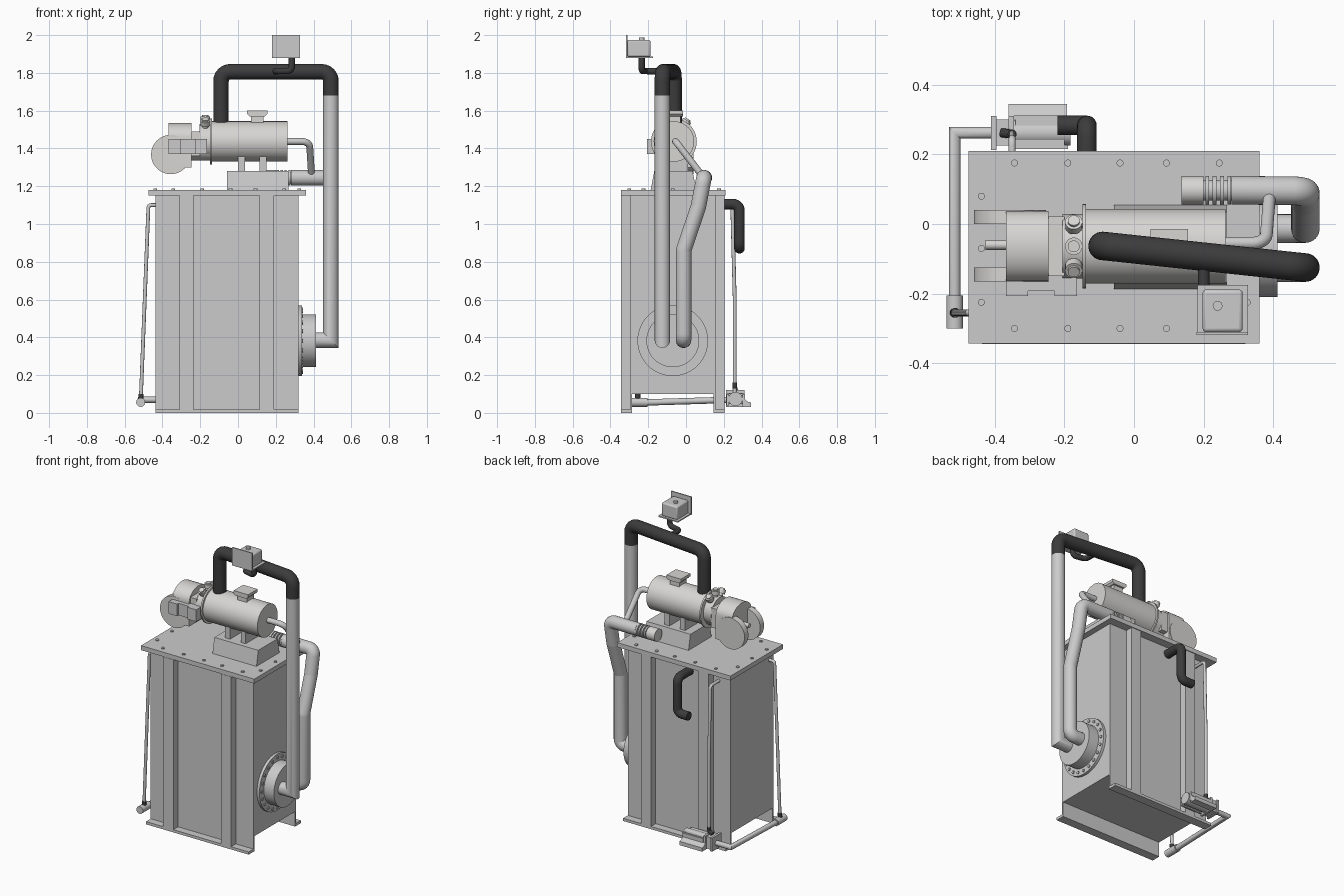
import bpy, bmesh, math
from mathutils import Vector

if "Cube" in bpy.data.objects:
    bpy.data.objects.remove(bpy.data.objects["Cube"])

dark = bpy.data.materials.new("dark_rubber")
dark.diffuse_color = (0.045, 0.045, 0.045, 1)
dark.use_nodes = True
dark.node_tree.nodes["Principled BSDF"].inputs["Base Color"].default_value = dark.diffuse_color
light = bpy.data.materials.new("light_grey")
light.diffuse_color = (0.68, 0.67, 0.65, 1)
light.use_nodes = True
light.node_tree.nodes["Principled BSDF"].inputs["Base Color"].default_value = light.diffuse_color


def finish(name, bm, mat=None):
    bmesh.ops.recalc_face_normals(bm, faces=bm.faces)
    me = bpy.data.meshes.new(name)
    bm.to_mesh(me)
    bm.free()
    ob = bpy.data.objects.new(name, me)
    bpy.context.collection.objects.link(ob)
    if mat:
        me.materials.append(mat)
    return ob


def prism(name, profile, axis, a, b, mat=None):
    """Extrude a 2D profile along an axis from a to b."""
    place = {"x": lambda u, v, t: (t, u, v), "y": lambda u, v, t: (u, t, v),
             "z": lambda u, v, t: (u, v, t)}[axis]
    bm = bmesh.new()
    lo, hi = [[bm.verts.new(place(u, v, t)) for u, v in profile] for t in (a, b)]
    bm.faces.new(lo)
    bm.faces.new(hi)
    n = len(lo)
    for i in range(n):
        j = (i + 1) % n
        bm.faces.new((lo[i], lo[j], hi[j], hi[i]))
    return finish(name, bm, mat)


def box(name, x0, x1, y0, y1, z0, z1, mat=None, bevel=0):
    ob = prism(name, [(x0, y0), (x1, y0), (x1, y1), (x0, y1)], "z", z0, z1, mat)
    if bevel:
        m = ob.modifiers.new("bevel", "BEVEL")
        m.width, m.segments = bevel, 3
    return ob


def fillet(pts, rad, steps=6):
    """Round the inner corners of a path."""
    out = [pts[0]]
    for a, p, b in zip(pts, pts[1:], pts[2:]):
        u, v = (a - p).normalized(), (b - p).normalized()
        half = u.angle(v) / 2
        d = min(rad / math.tan(half), (a - p).length * .48, (b - p).length * .48)
        r = d * math.tan(half)
        c = p + (u + v).normalized() * (r / math.sin(half))
        s, e = (p + u * d - c).normalized(), (p + v * d - c).normalized()
        out += [c + s.slerp(e, i / steps) * r for i in range(steps + 1)]
    return out + [pts[-1]]


def pipe(name, pts, r, mat=None, rad=0, sides=32):
    """Tube along a path with exact mitred joints."""
    pts = [Vector(p) for p in pts]
    if rad:
        pts = fillet(pts, rad)
    dirs = [(q - p).normalized() for p, q in zip(pts, pts[1:])]
    u = dirs[0].orthogonal().normalized()
    w = dirs[0].cross(u)
    ring = [pts[0] + (u * math.cos(k * math.tau / sides) + w * math.sin(k * math.tau / sides)) * r
            for k in range(sides)]
    bm = bmesh.new()
    prev = [bm.verts.new(c) for c in ring]
    bm.faces.new(prev)
    for i, d in enumerate(dirs):
        n = (d + dirs[i + 1]).normalized() if i + 1 < len(dirs) else d
        ring = [c + d * ((pts[i + 1] - c).dot(n) / d.dot(n)) for c in ring]
        cur = [bm.verts.new(c) for c in ring]
        for k in range(sides):
            j = (k + 1) % sides
            bm.faces.new((prev[k], prev[j], cur[j], cur[k]))
        prev = cur
    bm.faces.new(prev)
    return finish(name, bm, mat)


# tank, lid, ribs and feet
box("tank_body", -.437, .32, -.295, .155, .1, 1.15)
box("tank_lid", -.475, .36, -.343, .21, 1.15, 1.18)
for side, y0, y1, w0, w1 in (("front", -.345, -.295, -.295, -.285), ("back", .155, .205, .145, .155)):
    box(side + "_skirt", -.437, .32, w0, w1, 0, .1)
    box(side + "_foot", -.437, .32, y0, y1, 0, .018)
    for x in (-.31, .115):
        box(side + "_rib", x, x + .075, y0, y1, .018, 1.15)

# lid bolts
spots = [(x, y) for x in (-.343, -.19, -.04, .093, .245) for y in (.175, -.3)]
spots += [(x, y) for x in (-.438, .325) for y in (.08, -.07, -.225)]
for x, y in spots:
    pipe("lid_bolt", [(x, y, 1.18), (x, y, 1.187)], .01, sides=12)

# side flange with bolt circle
FY, FZ = -.07, .382
pipe("side_flange", [(.32, FY, FZ), (.338, FY, FZ)], .187, sides=48)
pipe("side_hub", [(.338, FY, FZ), (.412, FY, FZ)], .14, sides=48)
for k in range(20):
    a = k * math.tau / 20
    y, z = FY + .165 * math.cos(a), FZ + .165 * math.sin(a)
    pipe("flange_bolt", [(.338, y, z), (.344, y, z)], .01, sides=8)

# large pipes
pipe("riser_pipe", [(.41, -.125, .385), (.492, -.125, .385), (.492, -.125, 1.68)], .041)
pipe("top_hose", [(.492, -.125, 1.68), (.492, -.125, 1.806), (-.09, -.063, 1.806),
                  (-.09, -.063, 1.5)], .041, dark, .05)
pipe("return_pipe", [(.41, -.013, .385), (.492, -.013, .385), (.492, -.013, .86), (.492, .065, 1.09),
                     (.492, .095, 1.245), (.28, .097, 1.245)], .041, None, .035)
pipe("coupling_core", [(.28, .097, 1.245), (.2, .097, 1.245)], .03)
for i in range(4):
    x = .205 + i * .021
    pipe("coupling_ring", [(x, .097, 1.245), (x + .011, .097, 1.245)], .041)
pipe("coupling_end", [(.2, .097, 1.245), (.137, .097, 1.245)], .041, light)

# pedestal and saddles
prism("pedestal", [(-.187, 1.18), (-.168, 1.28), (.035, 1.28), (.055, 1.18)], "x", -.057, .267)
for x in (0, .115):
    box("saddle_leg", x, x + .036, -.135, .01, 1.28, 1.38)

# combustion drum
DY, DZ = -.064, 1.437
pipe("drum", [(-.14, DY, DZ), (.262, DY, DZ)], .107, light, sides=48)
pipe("drum_flange", [(-.148, DY, DZ), (-.138, DY, DZ)], .121, light, sides=48)
prism("hatch_neck", [(.068, 1.52), (.068, 1.575), (.136, 1.575), (.136, 1.52)], "y", -.1, -.028, light)
prism("hatch_lid", [(.06, 1.57), (.048, 1.582), (.048, 1.6), (.155, 1.6), (.155, 1.582), (.143, 1.57)],
      "y", -.115, -.015, light)
pipe("drum_outlet_pipe", [(.25, -.055, DZ), (.378, -.055, DZ), (.39, .09, 1.25)], .018, None, .04)

# burner neck and knobs
pipe("burner_collar", [(-.205, DY, DZ), (-.145, DY, DZ)], .092, light)
pipe("burner_neck", [(-.27, DY, 1.41), (-.145, DY, 1.41)], .075, light)
for a in (-.56, 0, .56):
    s, c = math.sin(a), math.cos(a)
    def at(r): return (-.173, DY + s * r, DZ + c * r)
    pipe("knob_stem", [at(.08), at(.112)], .016, light, sides=16)
    pipe("knob", [at(.105), at(.132)], .025, light, sides=20)
    pipe("knob_cap", [at(.132), at(.14)], .017, light, sides=20)

# burner housing, fan discs and control block
arch = [(.037, 1.3), (.037, 1.46)]
arch += [(DY + .101 * math.cos(t * math.pi / 16), 1.46 + .075 * math.sin(t * math.pi / 16)) for t in range(1, 16)]
arch += [(-.165, 1.46), (-.165, 1.3)]
prism("burner_housing", arch, "x", -.367, -.245, light)
box("burner_front", -.25, -.2, -.15, .022, 1.36, 1.49, light)
for y in (0, -.165):
    pipe("fan_disc", [(-.356, y, 1.368), (-.356, y + .04, 1.368)], .104, light, sides=48)
pipe("burner_rod", [(-.427, -.06, 1.4), (-.36, -.06, 1.4)], .014, light, sides=16)
prism("control_block", [(-.367, -.15), (-.367, -.207), (-.305, -.207), (-.305, -.192), (-.228, -.192),
                        (-.228, -.207), (-.163, -.207), (-.163, -.15)], "z", 1.37, 1.45)

# header box on top of the hose
box("header_plate", .18, .327, -.318, -.31, 1.88, 2.0)
box("header_base", .183, .327, -.31, -.175, 1.88, 1.888)
box("header_box", .197, .312, -.31, -.188, 1.885, 1.975, None, .01)
pipe("header_cap", [(.24, -.235, 1.97), (.24, -.235, 1.987)], .014, sides=16)
pipe("header_hose", [(.285, -.235, 1.885), (.285, -.235, 1.81), (.2, -.215, 1.81), (.2, -.1, 1.806)],
     .017, dark, .025, 20)

# rear overflow hose
pipe("overflow_hose", [(-.135, .15, 1.105), (-.135, .283, 1.105), (-.135, .283, .872), (-.22, .283, .872)],
     .028, dark, .035)

# drain line and level pipes
pipe("drain_pipe", [(-.4, .262, .07), (-.515, .262, .07), (-.515, -.22, .055)], .017, sides=20)
pipe("drain_end", [(-.515, -.205, .056), (-.515, -.3, .056)], .024, sides=24)
pipe("front_level_pipe", [(-.515, -.255, .06), (-.474, -.255, 1.1), (-.43, -.255, 1.1)], .01, None, .015, 16)
pipe("front_level_elbow", [(-.515, -.255, .07), (-.513, -.255, .1)], .014, dark, 0, 16)
pipe("rear_level_pipe", [(-.35, .258, .08), (-.35, .258, .6), (-.35, .245, 1.095), (-.35, .15, 1.095)],
     .01, None, .02, 16)
pipe("rear_level_elbow", [(-.38, .262, .12), (-.35, .258, .135), (-.35, .258, .16)], .013, dark, .01, 16)

# pump at the rear foot
box("pump_head", -.41, -.395, .213, .31, .03, .12)
box("pump_body", -.395, -.36, .225, .3, .035, .115)
box("pump_flange", -.36, -.345, .213, .31, .03, .12)
pipe("pump_motor", [(-.345, .262, .073), (-.183, .262, .073)], .037)
for y in (.215, .3):
    box("motor_rail", -.345, -.19, y, y + .012, .04, .1)
for i in range(5):
    z = .048 + i * .013
    box("motor_fin", -.34, -.2, .22, .305, z, z + .004)
prism("pump_bracket", [(.3, .03), (.345, .03), (.345, .055), (.325, .06), (.3, .085)], "x", -.36, -.193)

# smooth round parts, keep edges sharp
bpy.ops.object.select_all(action="SELECT")
bpy.context.view_layer.objects.active = bpy.context.scene.objects[0]
bpy.ops.object.shade_smooth_by_angle(angle=math.radians(35))
